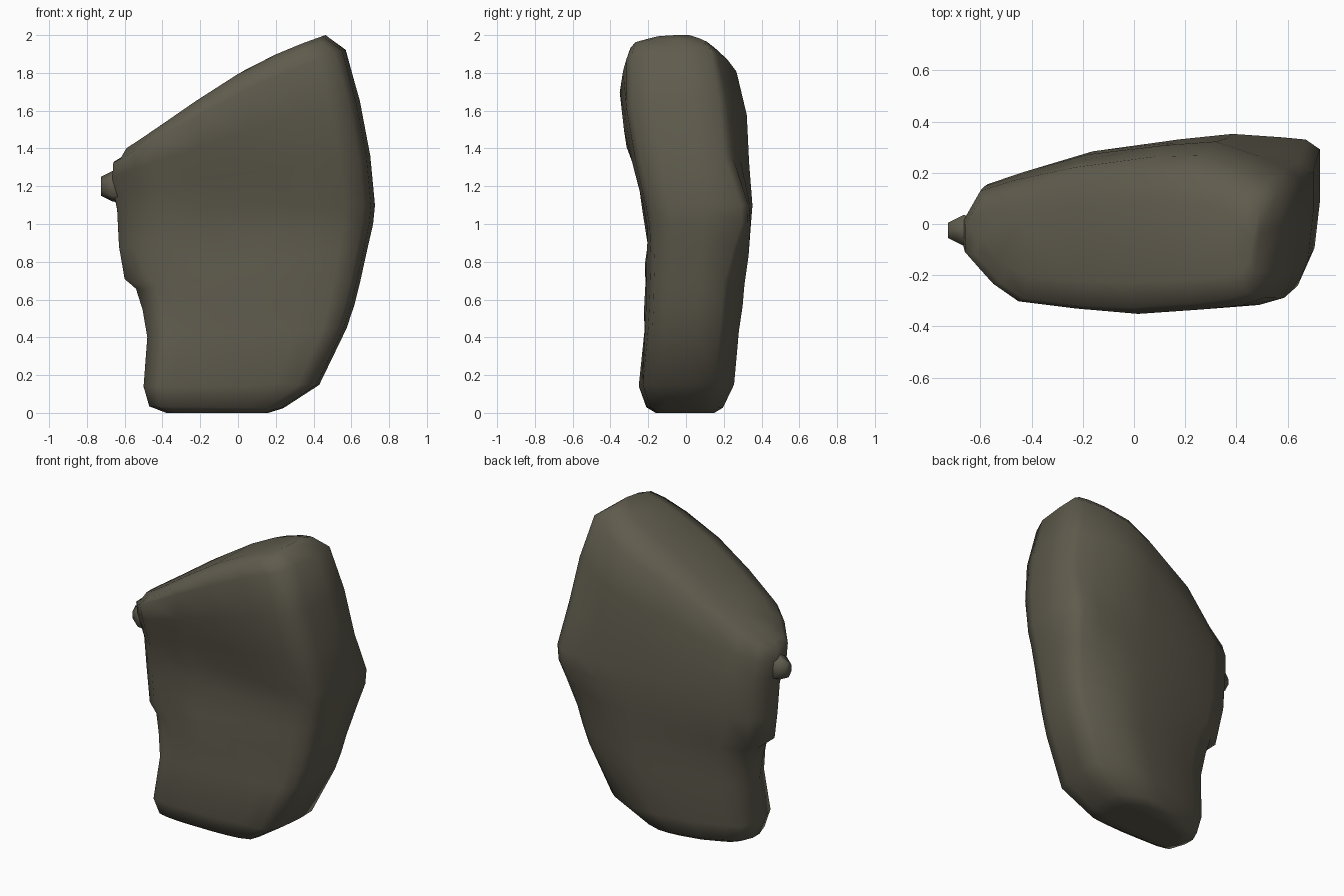
import bpy, bmesh, random
from math import sin, pi
from mathutils import Vector

random.seed(4)
cube = bpy.data.objects.get("Cube")
if cube:
    bpy.data.objects.remove(cube, do_unlink=True)

stone = bpy.data.materials.new("olive_grey_stone")
stone.use_nodes = True
colour = (0.115, 0.105, 0.075, 1)
stone.diffuse_color = colour
bsdf = stone.node_tree.nodes["Principled BSDF"]
bsdf.inputs["Base Color"].default_value = colour
bsdf.inputs["Roughness"].default_value = 0.9

# Plan outline: across from left to right, depth from front to back
OUTLINE = [(0, .3), (0, .47), (.05, .66), (.15, .74), (.35, .885), (.6, .975), (.75, 1),
           (.88, 1), (.96, .98), (1, .92), (1, .55), (.985, .25), (.955, .09), (.88, .04),
           (.75, .015), (.55, 0), (.35, 0), (.17, .01), (.09, .11), (.05, .2)]

# Tilted layers: left x, left z, right x, right z, inset of front, inset of back
LAYERS = [(-.38, 0, .16, 0, 0, 0),
          (-.47, .035, .24, .025, 0, 0),
          (-.5, .14, .43, .15, 0, 0),
          (-.48, .4, .575, .45, 0, 0),
          (-.505, .55, .615, .57, 0, 0),
          (-.54, .66, .645, .69, 0, 0),
          (-.6, .71, .685, .87, 0, 0),
          (-.63, .88, .715, 1, 0, 0),
          (-.64, 1.08, .725, 1.1, 0, 0),
          (-.655, 1.15, .7, 1.36, 0, 0),
          (-.665, 1.25, .645, 1.65, 0, 0),
          (-.66, 1.325, .57, 1.92, .005, .03),
          (-.62, 1.35, .49, 1.98, .025, .09)]

# Depth of the front and back faces by height
FRONT = [(0, -.16), (.03, -.21), (.12, -.25), (.45, -.22), (.95, -.21), (1.2, -.255),
         (1.4, -.31), (1.7, -.355), (2, -.335)]
BACK = [(0, .15), (.03, .2), (.13, .25), (.45, .285), (.7, .315), (1.05, .352),
        (1.4, .325), (1.7, .315), (1.9, .285), (2, .27)]


def profile(points, z):
    for (z0, y0), (z1, y1) in zip(points, points[1:]):
        if z <= z1:
            return y0 + (y1 - y0) * (z - z0) / (z1 - z0)
    return points[-1][1]


def finish(name, bm):
    bmesh.ops.recalc_face_normals(bm, faces=bm.faces)
    mesh = bpy.data.meshes.new(name)
    bm.to_mesh(mesh)
    bm.free()
    mesh.materials.append(stone)
    mesh.polygons.foreach_set("use_smooth", [True] * len(mesh.polygons))
    obj = bpy.data.objects.new(name, mesh)
    bpy.context.collection.objects.link(obj)
    return obj


def loft(bm, rings):
    count = len(rings[0])
    for low, high in zip(rings, rings[1:]):
        for i in range(count):
            j = (i + 1) % count
            bm.faces.new((low[i], low[j], high[j], high[i]))


def fill_end(bm, ring, lift):
    # Slightly raised ring drawn in towards the long axis, then capped
    centre = sum((v.co for v in ring), Vector()) / len(ring)
    inner = []
    for v in ring:
        offset = centre - v.co
        move = Vector((offset.x * .05, offset.y * .4, offset.z * .05 + lift))
        inner.append(bm.verts.new(v.co + move))
    loft(bm, [ring, inner])
    cap = bm.faces.new(inner)
    bmesh.ops.triangulate(bm, faces=[cap])


# Main boulder
bm = bmesh.new()
rings = []
for n, (lx, lz, rx, rz, front_in, back_in) in enumerate(LAYERS):
    rough = .004 if 1 < n < len(LAYERS) - 1 else 0
    bow = .06 * max(0, (n - 8) / 4)
    ring = []
    for u, v in OUTLINE:
        x = lx + (rx - lx) * u
        z = lz + (rz - lz) * u + bow * sin(pi * u ** 1.3)
        # Blunter front left corner near the foot
        if u < .25 and v < .25:
            v *= min(1, max(.25, .25 + (z - .45) * 1.5))
        # Back right corner is fullest at mid height
        if u > .8 and v > .9:
            v -= .13 * min(1, abs(z - 1.05) / .35) * min(1, (u - .8) / .14)
        front = profile(FRONT, z) + front_in
        back = profile(BACK, z) - back_in
        y = front + (back - front) * v
        # Shallow hollow in the middle of the front
        if .3 < u < .6 and v == 0 and .9 < z < 1.4:
            y += .015
        jitter = random.uniform(-rough, rough)
        ring.append(bm.verts.new((x, y + jitter, z + jitter)))
    rings.append(ring)
loft(bm, rings)
fill_end(bm, rings[0], 0)
fill_end(bm, rings[-1], .034)
finish("boulder", bm)

# Small knob on the narrow edge
bm = bmesh.new()
rings = []
for x, low, high, half in [(-.56, 1.1, 1.28, .04), (-.665, 1.12, 1.28, .06), (-.725, 1.15, 1.25, .03)]:
    rings.append([bm.verts.new((x, y - .025, z)) for y, z in
                  ((-half, low + .03), (0, low), (half, low + .03),
                   (half, high - .03), (0, high), (-half, high - .03))])
loft(bm, rings)
bm.faces.new(rings[0])
bm.faces.new(rings[-1])
finish("side_knob", bm)
